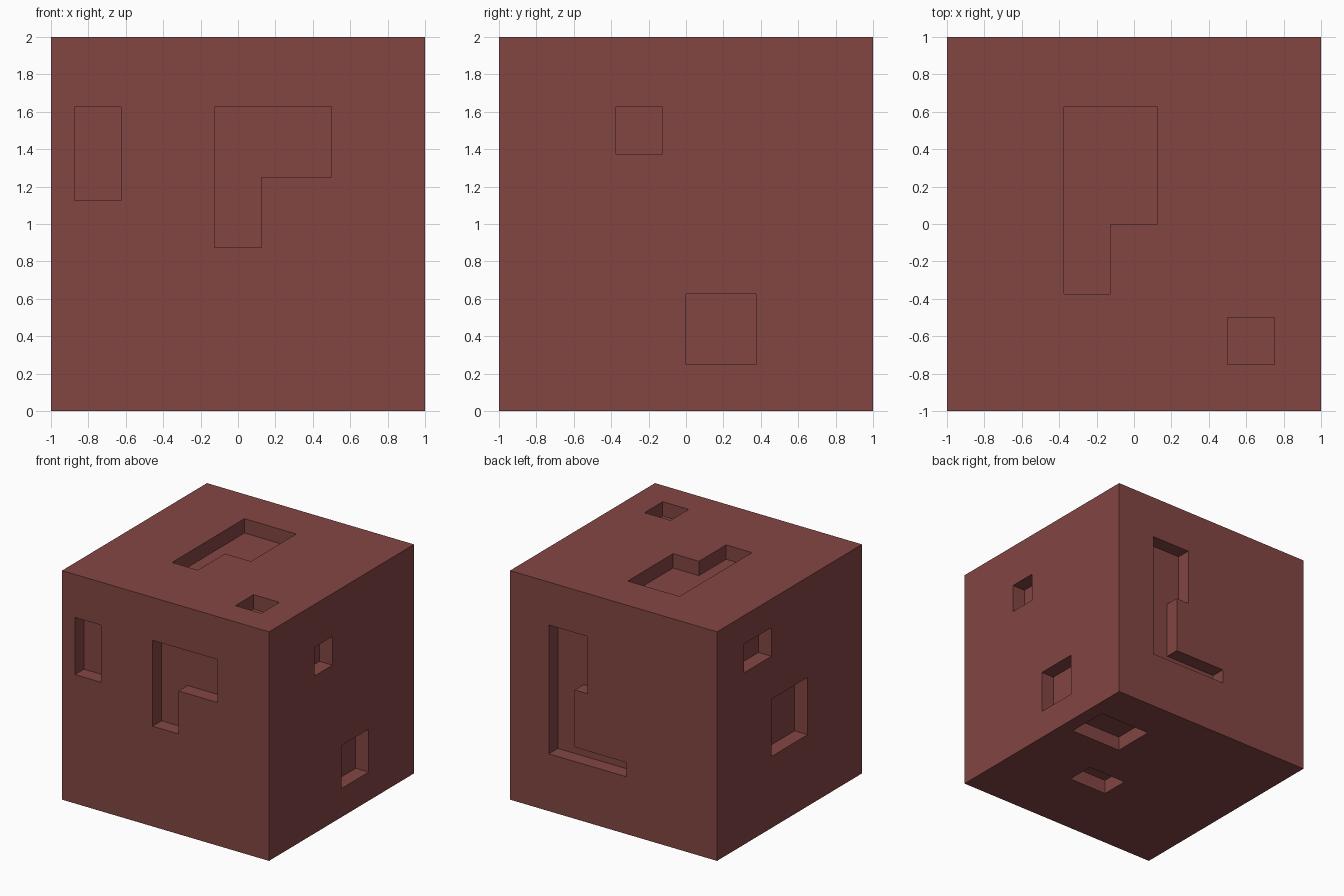
import bpy
import bmesh
from mathutils import Vector

# Clear the default object
old = bpy.data.objects.get("Cube")
if old:
    bpy.data.objects.remove(old, do_unlink=True)

DEPTH = 0.125   # depth of every recess
OVER = 0.1      # how far a cutter sticks out of the block

# One flat colour
red = bpy.data.materials.new("brick red")
red.use_nodes = True
colour = (0.226, 0.061, 0.055, 1)
red.diffuse_color = colour
bsdf = next(n for n in red.node_tree.nodes if n.type == 'BSDF_PRINCIPLED')
bsdf.inputs["Base Color"].default_value = colour


def rect(u0, u1, v0, v1):
    return [(u0, v0), (u1, v0), (u1, v1), (u0, v1)]


# Each side: point on the side, outward direction, and the recess outlines
# drawn in world coordinates (x,z / y,z / x,y)
sides = [
    # front
    (lambda u, v: (u, -1, v), (0, -1, 0), [
        rect(-0.875, -0.625, 1.125, 1.625),
        [(-0.125, 0.875), (0.125, 0.875), (0.125, 1.25),
         (0.5, 1.25), (0.5, 1.625), (-0.125, 1.625)]]),
    # back
    (lambda u, v: (u, 1, v), (0, 1, 0), [
        [(0.625, 0.5), (0.625, 1.625), (0.25, 1.625), (0.25, 1.125),
         (0.375, 1.125), (0.375, 0.625), (-0.125, 0.625), (-0.125, 0.5)]]),
    # +x side
    (lambda u, v: (1, u, v), (1, 0, 0), [
        rect(-0.375, -0.125, 1.375, 1.625),
        rect(0, 0.375, 0.25, 0.625)]),
    # -x side
    (lambda u, v: (-1, u, v), (-1, 0, 0), [
        rect(0.25, 0.625, 1.5, 1.75),
        rect(-0.25, 0.25, 0.625, 1.125)]),
    # top
    (lambda u, v: (u, v, 2), (0, 0, 1), [
        rect(0.5, 0.75, -0.75, -0.5),
        [(-0.375, -0.375), (-0.125, -0.375), (-0.125, 0),
         (0.125, 0), (0.125, 0.625), (-0.375, 0.625)]]),
    # bottom
    (lambda u, v: (u, v, 0), (0, 0, -1), [
        rect(0.375, 0.875, 0.25, 0.625),
        rect(0, 0.375, -0.375, -0.125)]),
]


def add_object(name, bm):
    bmesh.ops.recalc_face_normals(bm, faces=bm.faces)
    mesh = bpy.data.meshes.new(name)
    bm.to_mesh(mesh)
    bm.free()
    mesh.materials.append(red)
    obj = bpy.data.objects.new(name, mesh)
    bpy.context.collection.objects.link(obj)
    return obj


# Solid block
bm = bmesh.new()
bmesh.ops.create_cube(bm, size=2)
bmesh.ops.translate(bm, verts=bm.verts, vec=(0, 0, 1))
block = add_object("block", bm)

# Prisms for all the recesses
bm = bmesh.new()
for place, outward, outlines in sides:
    out = Vector(outward)
    for outline in outlines:
        floor = bm.faces.new([bm.verts.new(Vector(place(u, v)) - out * DEPTH)
                              for u, v in outline])
        grown = bmesh.ops.extrude_face_region(bm, geom=[floor], use_keep_orig=True)
        verts = [g for g in grown["geom"] if isinstance(g, bmesh.types.BMVert)]
        bmesh.ops.translate(bm, verts=verts, vec=out * (DEPTH + OVER))
cutter = add_object("recess_cutter", bm)
cutter.hide_render = True

# Cut the recesses, then discard the cutter
cut = block.modifiers.new("recesses", 'BOOLEAN')
cut.operation = 'DIFFERENCE'
cut.solver = 'EXACT'
cut.object = cutter
bpy.context.view_layer.objects.active = block
block.select_set(True)
bpy.ops.object.modifier_apply(modifier=cut.name)
bpy.data.objects.remove(cutter, do_unlink=True)
